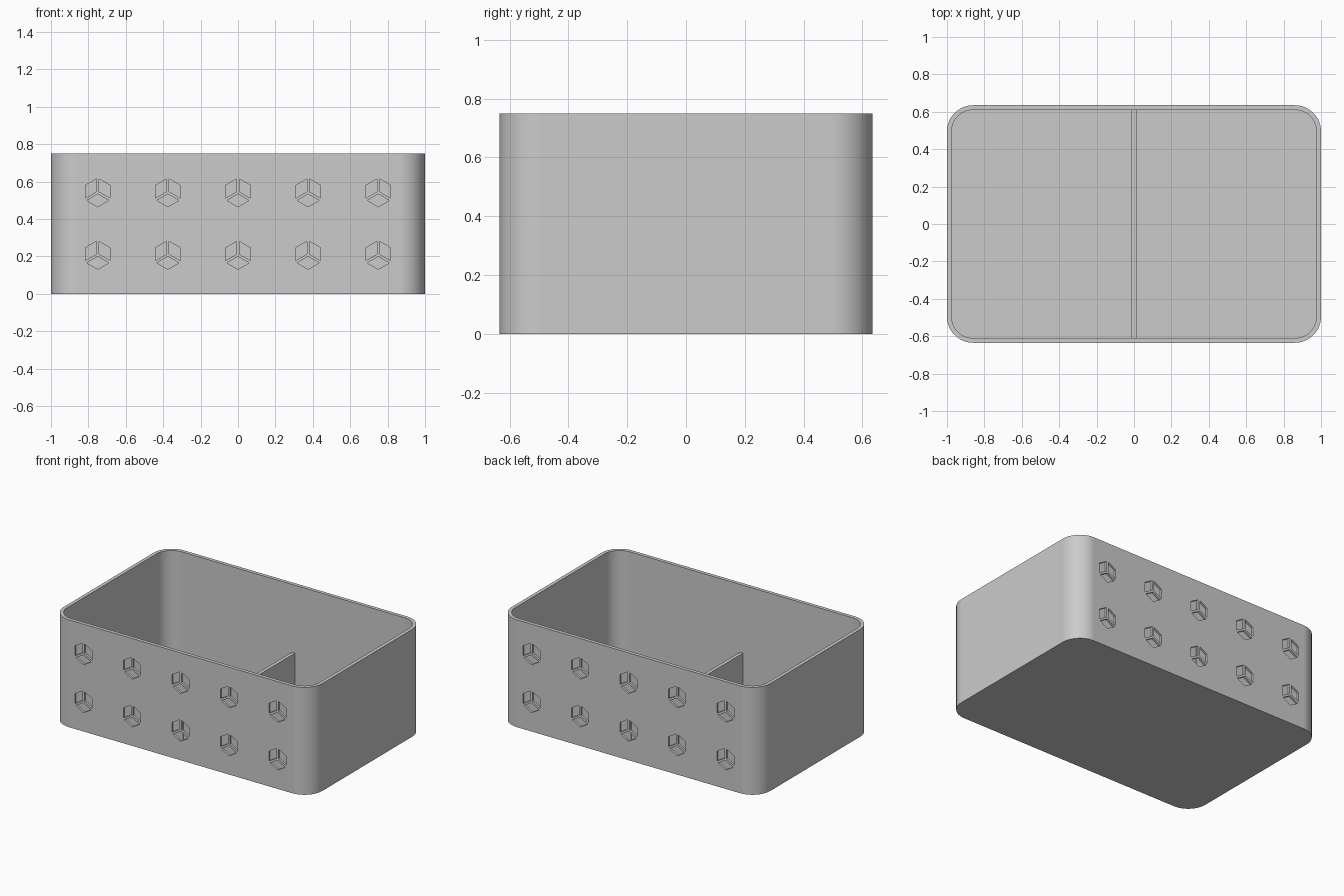
import bpy, bmesh, math
from mathutils import Vector

cube = bpy.data.objects.get("Cube")
if cube:
    bpy.data.objects.remove(cube, do_unlink=True)

HALF_X, HALF_Y, HEIGHT = 1.0, 0.635, 0.75
WALL, RADIUS = 0.025, 0.14
DIVIDER_TOP = 0.275
RECESS = 0.014

grey = bpy.data.materials.new("light_grey")
grey.use_nodes = True
grey.diffuse_color = (0.6, 0.6, 0.6, 1)
grey.node_tree.nodes["Principled BSDF"].inputs["Base Color"].default_value = (0.6, 0.6, 0.6, 1)


def make_object(name, bm):
    bmesh.ops.recalc_face_normals(bm, faces=bm.faces)
    mesh = bpy.data.meshes.new(name)
    bm.to_mesh(mesh)
    bm.free()
    mesh.materials.append(grey)
    obj = bpy.data.objects.new(name, mesh)
    bpy.context.collection.objects.link(obj)
    return obj


def rounded_ring(bm, inset, z, steps=16):
    """Rounded rectangle of vertices, inset from the outer outline."""
    r = RADIUS - inset
    verts = []
    for quarter, (sx, sy) in enumerate([(1, 1), (-1, 1), (-1, -1), (1, -1)]):
        for i in range(steps + 1):
            a = (quarter + i / steps) * math.pi / 2
            verts.append(bm.verts.new((sx * (HALF_X - RADIUS) + r * math.cos(a),
                                       sy * (HALF_Y - RADIUS) + r * math.sin(a), z)))
    return verts


# Open box: outer wall, rim, inner wall and floor
bm = bmesh.new()
rings = [rounded_ring(bm, inset, z) for inset, z in
         [(0, 0), (0, HEIGHT), (WALL, HEIGHT), (WALL, WALL)]]
for low, high in zip(rings, rings[1:]):
    for i in range(len(low)):
        j = (i + 1) % len(low)
        bm.faces.new((low[i], low[j], high[j], high[i]))
bm.faces.new(rings[0])
bm.faces.new(rings[-1])
box = make_object("open_box", bm)

# Cutter: groups of three diamonds on the front and back walls
bm = bmesh.new()
size, shrink = 0.085, 0.8
for side in (-1, 1):
    for column in range(-2, 3):
        for z in (0.208, 0.542):
            for turn in range(3):
                a = -math.pi / 2 + turn * math.tau / 3
                centre = Vector((math.cos(a), math.sin(a))) * size / 2
                corners = []
                for da, length in ((0, 0), (-60, 1), (0, 1), (60, 1)):
                    b = a + math.radians(da)
                    p = Vector((math.cos(b), math.sin(b))) * size * length
                    corners.append(centre + (p - centre) * shrink)
                ends = [[bm.verts.new((column * 0.375 + p.x, side * y, z + p.y)) for p in corners]
                        for y in (HALF_Y - RECESS, HALF_Y + 0.05)]
                bm.faces.new(ends[0])
                bm.faces.new(ends[1])
                for i in range(4):
                    j = (i + 1) % 4
                    bm.faces.new((ends[0][i], ends[0][j], ends[1][j], ends[1][i]))
cutter = make_object("recess_cutter", bm)
cutter.hide_render = True

cut = box.modifiers.new("recesses", 'BOOLEAN')
cut.operation = 'DIFFERENCE'
cut.solver = 'EXACT'
cut.object = cutter
bpy.ops.object.select_all(action='DESELECT')
bpy.context.view_layer.objects.active = box
box.select_set(True)
bpy.ops.object.modifier_apply(modifier=cut.name)
bpy.data.objects.remove(cutter, do_unlink=True)

# Smooth rounded corners with flat walls
bpy.ops.object.shade_smooth_by_angle(angle=math.radians(30))
weighted = box.modifiers.new("flat_walls", 'WEIGHTED_NORMAL')
weighted.keep_sharp = True

# Low divider across the middle, set slightly into both walls
bm = bmesh.new()
bmesh.ops.create_cube(bm, size=1)
bmesh.ops.scale(bm, vec=(0.025, 2 * (HALF_Y - 0.009), DIVIDER_TOP - 0.01), verts=bm.verts)
bmesh.ops.translate(bm, vec=(0, 0, (DIVIDER_TOP + 0.01) / 2), verts=bm.verts)
make_object("divider", bm)
